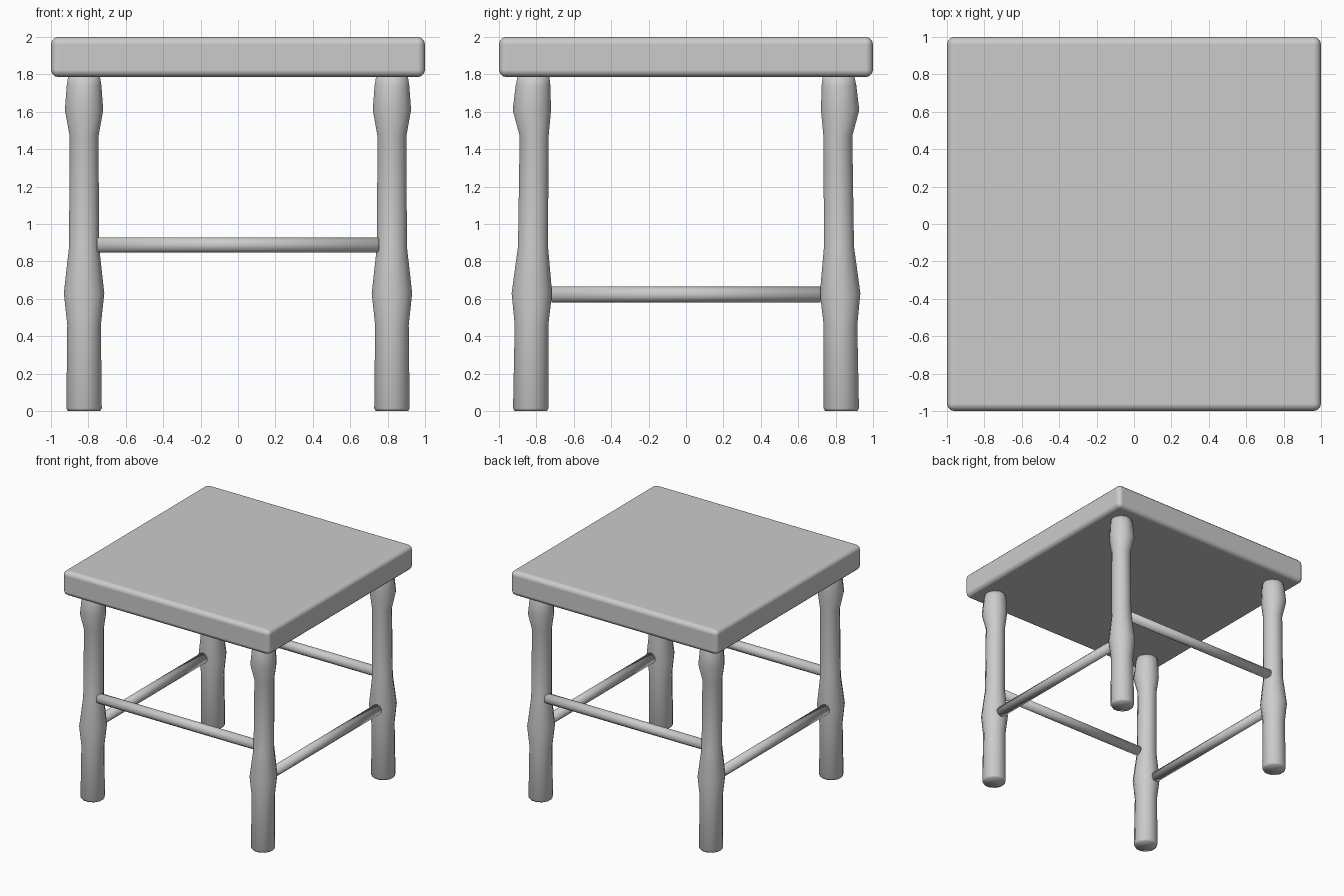
import bpy, bmesh, math
from mathutils import Vector

if "Cube" in bpy.data.objects:
    bpy.data.objects.remove(bpy.data.objects["Cube"])


def new_object(name, bm):
    bmesh.ops.recalc_face_normals(bm, faces=bm.faces)
    for f in bm.faces:
        f.smooth = True
    mesh = bpy.data.meshes.new(name)
    bm.to_mesh(mesh)
    bm.free()
    obj = bpy.data.objects.new(name, mesh)
    bpy.context.collection.objects.link(obj)
    return obj


def turned_leg(name, sx, sy, profile, sides=12):
    """Loft circular rings given as (height, radius, y distance from centre)."""
    bm = bmesh.new()
    rings = []
    for z, r, cy in profile:
        ring = []
        for i in range(sides):
            a = 2 * math.pi * (i + 0.5) / sides
            ring.append(bm.verts.new((sx * 0.823 + r * math.cos(a),
                                      sy * cy + r * math.sin(a), z)))
        rings.append(ring)
    for lo, hi in zip(rings, rings[1:]):
        for i in range(sides):
            j = (i + 1) % sides
            bm.faces.new((lo[i], lo[j], hi[j], hi[i]))
    bm.faces.new(rings[0][::-1])
    bm.faces.new(rings[-1])
    return new_object(name, bm)


def rail(name, centre, axis, length, radius=0.043):
    bm = bmesh.new()
    bmesh.ops.create_cone(bm, cap_ends=True, segments=10, radius1=radius,
                          radius2=radius, depth=length)
    rot = Vector((0, 0, 1)).rotation_difference(Vector(axis))
    for v in bm.verts:
        v.co = rot @ v.co + Vector(centre)
    return new_object(name, bm)


# Seat slab with rounded edges
bm = bmesh.new()
bmesh.ops.create_cube(bm, size=1)
for v in bm.verts:
    v.co = (v.co.x * 2, v.co.y * 2, v.co.z * 0.215 + 1.8925)
seat = new_object("seat", bm)
bevel = seat.modifiers.new("rounded_edges", 'BEVEL')
bevel.width = 0.04
bevel.segments = 3
bevel.harden_normals = True

# Turned legs
PROFILE = [(0.0, 0.090, 0.830), (0.015, 0.098, 0.830), (0.46, 0.093, 0.826),
           (0.63, 0.112, 0.824), (0.88, 0.083, 0.818), (1.47, 0.080, 0.812),
           (1.61, 0.106, 0.824), (1.74, 0.096, 0.818), (1.80, 0.086, 0.815)]
for ylabel, sy in (("front", -1), ("back", 1)):
    for xlabel, sx in (("left", -1), ("right", 1)):
        turned_leg(f"{ylabel}_{xlabel}_leg", sx, sy, PROFILE)

# Rails: higher at front and back, lower at the sides
for label, s in (("front", -1), ("back", 1)):
    rail(f"{label}_rail", (0, s * 0.835, 0.888), (1, 0, 0), 1.51)
for label, s in (("left", -1), ("right", 1)):
    rail(f"{label}_rail", (s * 0.84, 0, 0.623), (0, 1, 0), 1.44)
